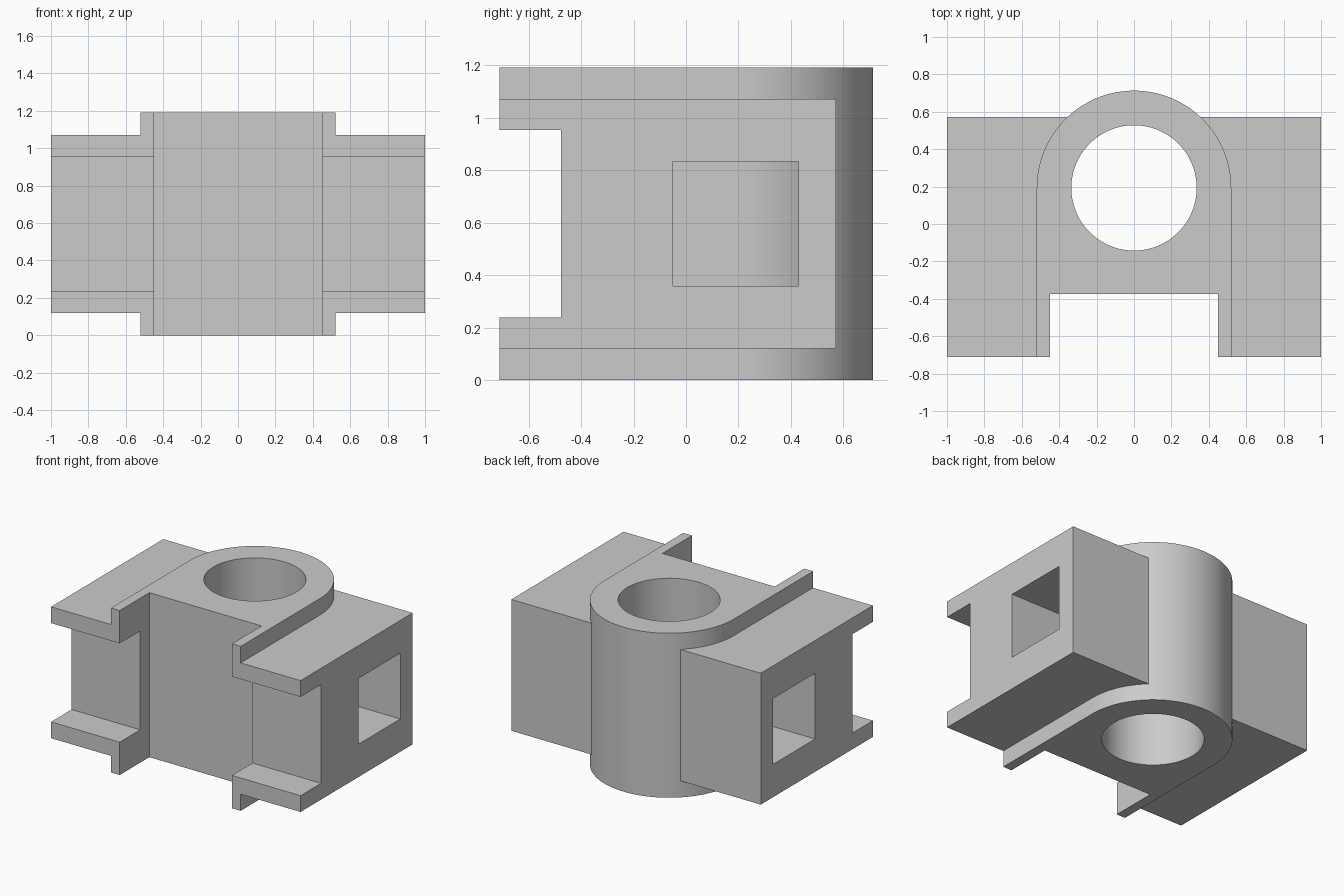
import bpy, bmesh, math

if "Cube" in bpy.data.objects:
    bpy.data.objects.remove(bpy.data.objects["Cube"])

HEIGHT, FRONT, BACK = 1.192, -0.712, 0.572
HUB_Y, HUB_R, BORE_R = 0.193, 0.52, 0.335

grey = bpy.data.materials.new("light grey")
grey.use_nodes = True
grey.diffuse_color = (0.6, 0.6, 0.6, 1)
grey.node_tree.nodes["Principled BSDF"].inputs["Base Color"].default_value = grey.diffuse_color


def prism(name, outline, z0, z1):
    """Extrude a counter-clockwise outline from z0 to z1."""
    bm = bmesh.new()
    base = bm.faces.new([bm.verts.new((x, y, z0)) for x, y in outline])
    moved = bmesh.ops.extrude_face_region(bm, geom=[base])["geom"]
    tops = [v for v in moved if isinstance(v, bmesh.types.BMVert)]
    bmesh.ops.translate(bm, verts=tops, vec=(0, 0, z1 - z0))
    bmesh.ops.recalc_face_normals(bm, faces=bm.faces)
    mesh = bpy.data.meshes.new(name)
    bm.to_mesh(mesh)
    bm.free()
    mesh.materials.append(grey)
    obj = bpy.data.objects.new(name, mesh)
    bpy.context.collection.objects.link(obj)
    return obj


def box(name, x, y0, y1, z0, z1):
    return prism(name, [(-x, y0), (x, y0), (x, y1), (-x, y1)], z0, z1)


def arc(radius, sweep, steps):
    return [(radius * math.cos(sweep * i / steps), HUB_Y + radius * math.sin(sweep * i / steps))
            for i in range(steps + 1)]


def combine(target, tool, operation):
    """Apply a boolean and discard the tool object."""
    tool.hide_render = True
    bpy.context.view_layer.objects.active = target
    mod = target.modifiers.new(tool.name, 'BOOLEAN')
    mod.object, mod.operation, mod.solver = tool, operation, 'EXACT'
    bpy.ops.object.modifier_apply(modifier=mod.name)
    bpy.data.objects.remove(tool)


# Cross block with square side pockets that end at the hub
body = box("bearing_block", 1, FRONT, BACK, 0.12, HEIGHT - 0.12)
combine(body, box("side_pocket", 1.2, -0.05, 0.43, 0.358, 0.834), 'DIFFERENCE')

# Taller round-backed hub
hub = prism("hub", [(-HUB_R, FRONT), (HUB_R, FRONT)] + arc(HUB_R, math.pi, 64), 0, HEIGHT)
combine(body, hub, 'UNION')

# Front slot, horizontal channel and vertical bore
combine(body, box("front_slot", 0.45, -1, -0.373, -0.2, 1.4), 'DIFFERENCE')
combine(body, box("front_channel", 1.2, -1, -0.477, 0.238, 0.954), 'DIFFERENCE')
combine(body, prism("bore", arc(BORE_R, 2 * math.pi, 96)[:-1], -0.2, 1.4), 'DIFFERENCE')

# Smooth round walls, sharp edges
bpy.ops.object.select_all(action='DESELECT')
body.select_set(True)
bpy.context.view_layer.objects.active = body
bpy.ops.object.shade_smooth_by_angle(angle=math.radians(30))
